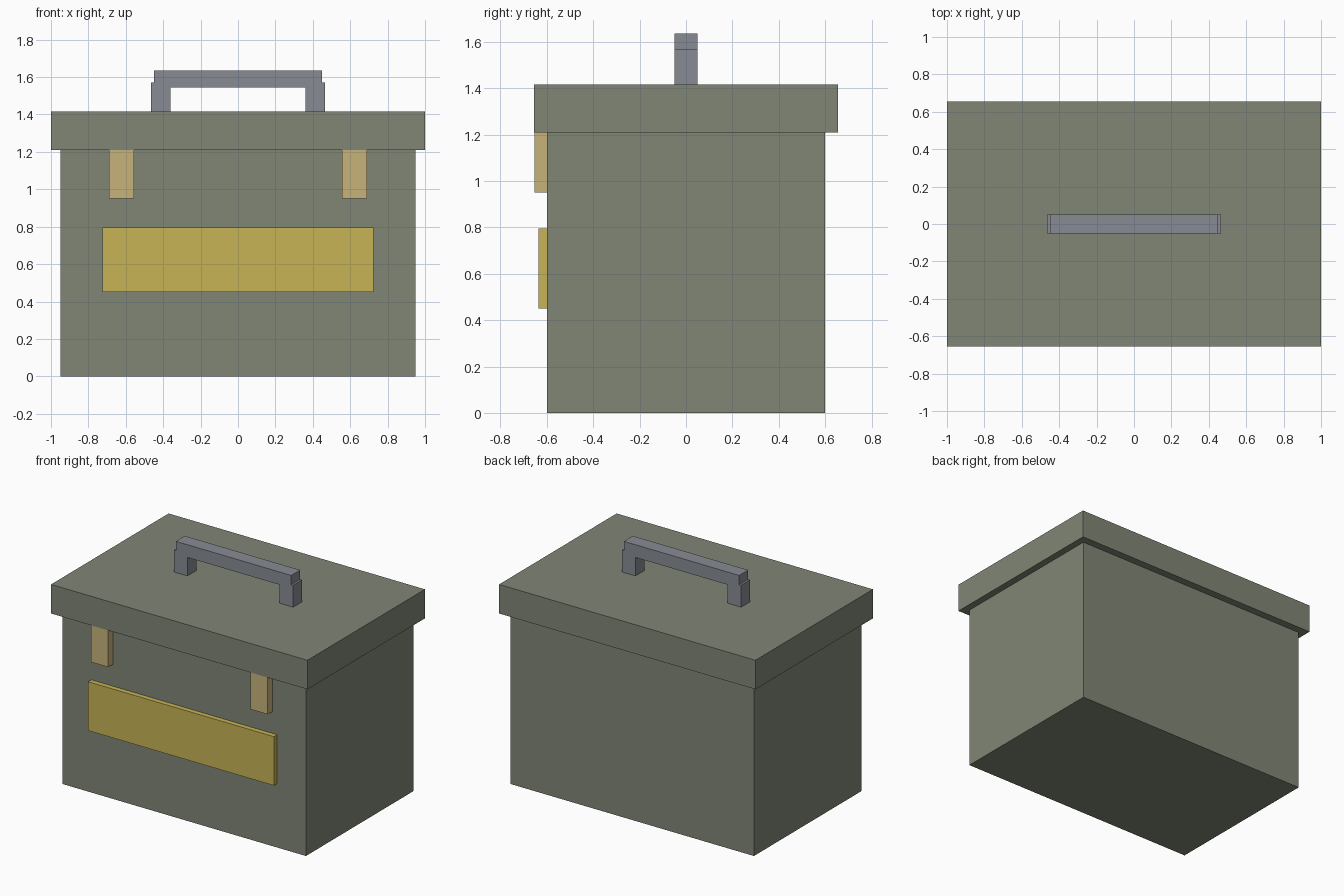
import bpy

cube = bpy.data.objects.get("Cube")
if cube:
    bpy.data.objects.remove(cube, do_unlink=True)


def make_material(name, rgb):
    mat = bpy.data.materials.new(name)
    mat.use_nodes = True
    color = (*rgb, 1.0)
    mat.diffuse_color = color
    mat.node_tree.nodes["Principled BSDF"].inputs["Base Color"].default_value = color
    return mat


def box(name, low, high, mat):
    """Flat-faced box between two opposite corners."""
    center = [(a + b) / 2 for a, b in zip(low, high)]
    bpy.ops.mesh.primitive_cube_add(size=1, location=center)
    obj = bpy.context.object
    obj.name = name
    obj.data.name = name
    obj.scale = [b - a for a, b in zip(low, high)]
    bpy.ops.object.transform_apply(location=False, rotation=False, scale=True)
    obj.data.materials.append(mat)
    return obj


olive = make_material("olive_paint", (0.22, 0.24, 0.18))
yellow = make_material("yellow_label", (0.57, 0.455, 0.09))
brass = make_material("brass", (0.575, 0.455, 0.195))
steel = make_material("grey_steel", (0.245, 0.26, 0.29))

# Box and overhanging lid
box("body", (-0.95, -0.6, 0), (0.95, 0.6, 1.21), olive)
box("lid", (-1, -0.655, 1.21), (1, 0.655, 1.415), olive)

# Raised plate on the front
box("front_label", (-0.725, -0.635, 0.45), (0.725, -0.59, 0.795), yellow)

# Handle grip
box("handle_grip", (-0.45, -0.05, 1.545), (0.45, 0.05, 1.635), steel)

# Paired latches and handle posts
for side, sign in (("left", 1), ("right", -1)):
    latch_x = sorted((sign * 0.555, sign * 0.69))
    post_x = sorted((sign * 0.36, sign * 0.465))
    box(f"latch_{side}", (latch_x[0], -0.654, 0.95), (latch_x[1], -0.59, 1.22), brass)
    box(f"handle_post_{side}", (post_x[0], -0.05, 1.405), (post_x[1], 0.05, 1.57), steel)
